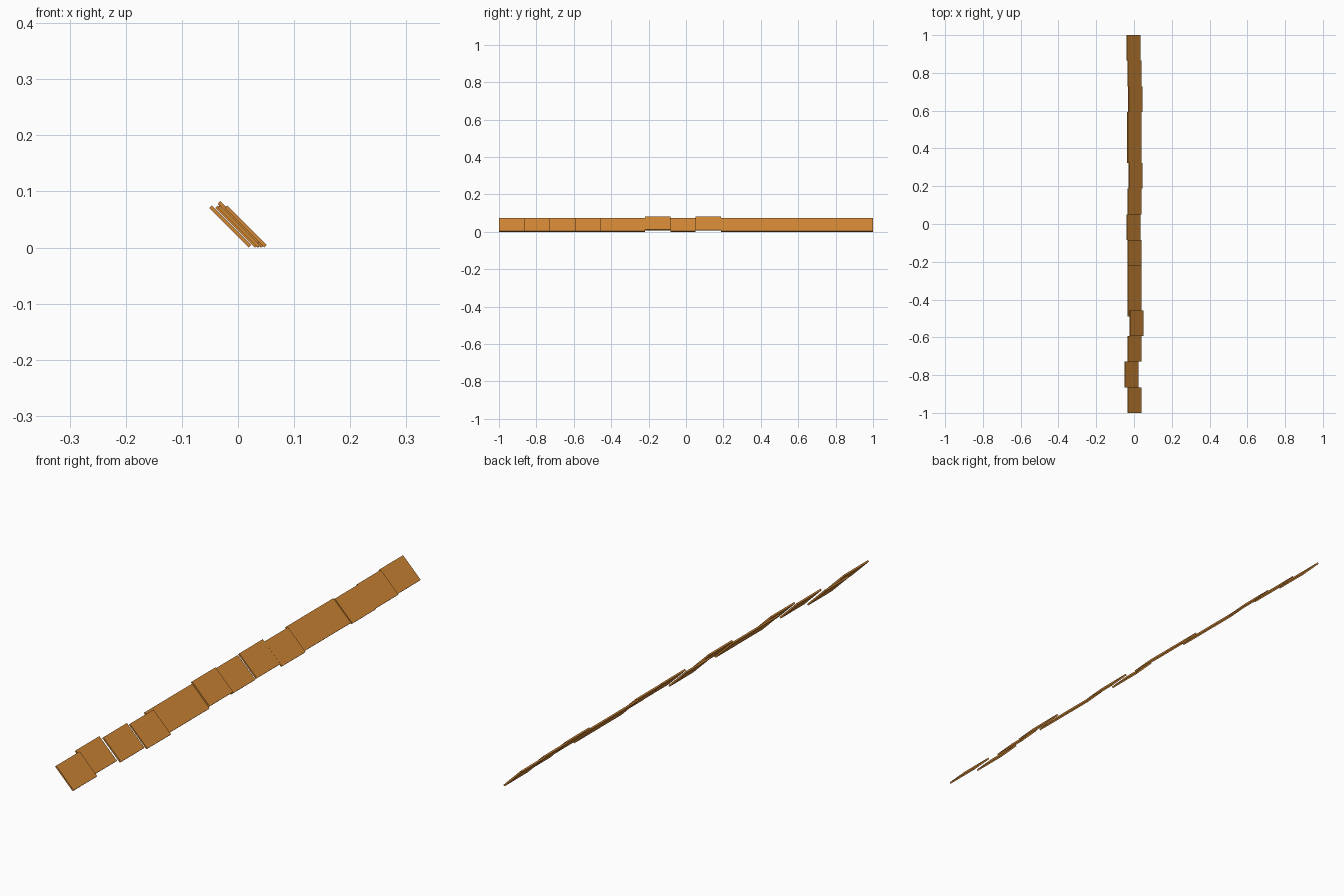
import bpy
import math

if "Cube" in bpy.data.objects:
    bpy.data.objects.remove(bpy.data.objects["Cube"])

# One flat wood colour
wood = bpy.data.materials.new("warm orange brown wood")
wood.diffuse_color = (0.64, 0.245, 0.037, 1.0)
wood.use_nodes = True
wood.node_tree.nodes["Principled BSDF"].inputs["Base Color"].default_value = wood.diffuse_color

LENGTH, WIDTH, THICK = 0.1355, 0.1, 0.006
TILT = math.radians(45)
HALF_HEIGHT = (WIDTH + THICK) * math.sin(TILT) / 2


def add_board(name, x, y, lift=0.0):
    """Thin board leaning 45 degrees, upper edge towards -x, resting at z = lift."""
    bpy.ops.mesh.primitive_cube_add(size=1, location=(x, y, HALF_HEIGHT + lift),
                                    rotation=(0, TILT, 0))
    board = bpy.context.object
    board.name = name
    board.scale = (WIDTH, LENGTH, THICK)
    board.data.materials.append(wood)
    bpy.ops.object.transform_apply(location=False, rotation=True, scale=True)


# Long run of boards from the back: (sideways shift, lift)
back_run = [(-0.003, 0), (0.0025, 0), (0.007, 0), (0.001, 0), (0.001, 0),
            (0.0088, 0), (0.002, 0.0065), (-0.003, 0), (0.002, 0.008),
            (0.002, 0), (0.002, 0)]
for i, (x, lift) in enumerate(back_run):
    add_board(f"back_board_{i + 1}", x, 1 - LENGTH * (i + 0.5), lift)

# Short run from the front, its last board overlapping the long run
for i, x in enumerate([0.002, -0.0138, 0.002, 0.0138]):
    add_board(f"front_board_{i + 1}", x, -1 + LENGTH * (i + 0.5))
